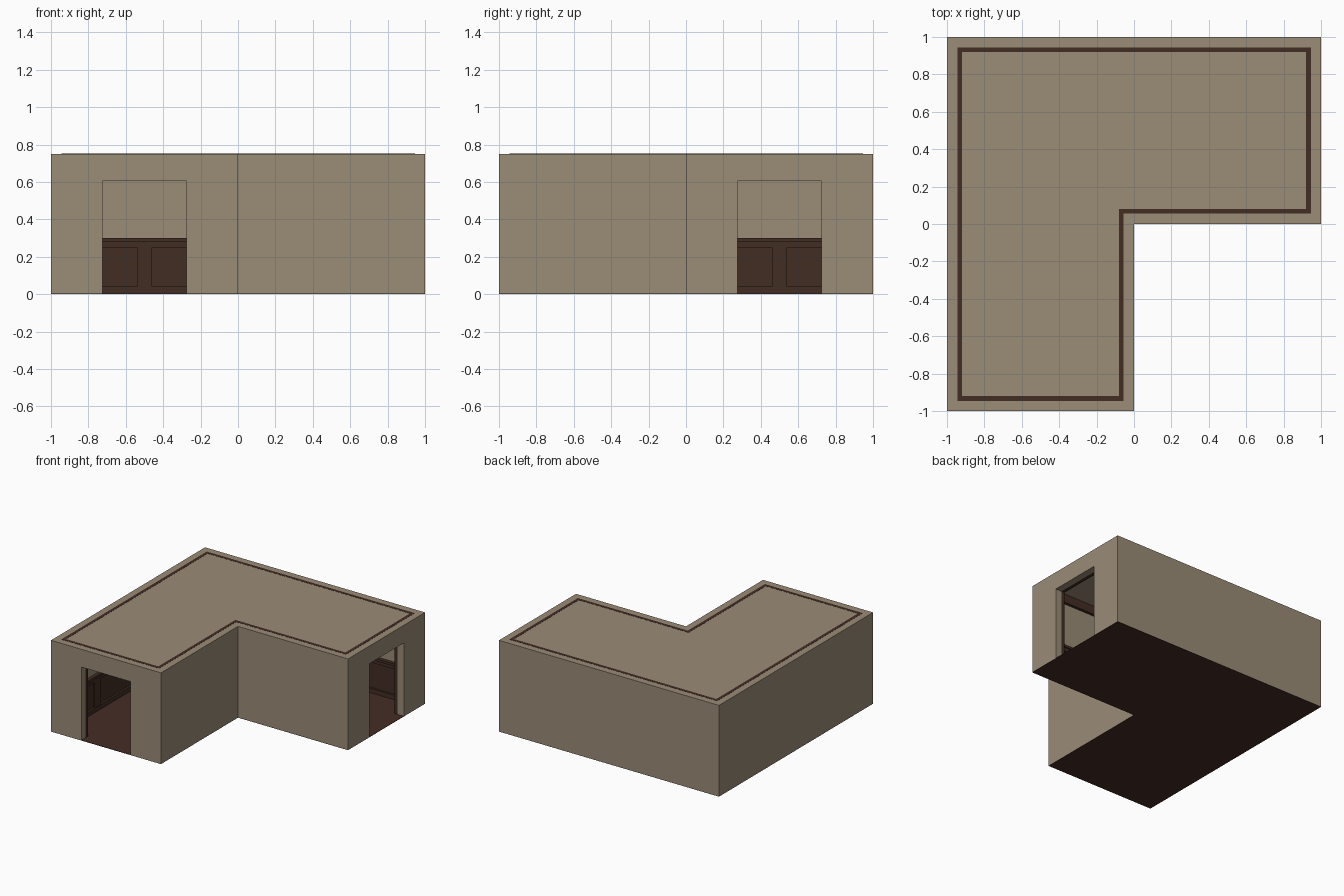
import bpy, bmesh
from mathutils import Vector

if "Cube" in bpy.data.objects:
    bpy.data.objects.remove(bpy.data.objects["Cube"])


def material(name, col):
    m = bpy.data.materials.new(name)
    m.diffuse_color = (*col, 1)
    m.use_nodes = True
    m.node_tree.nodes["Principled BSDF"].inputs["Base Color"].default_value = m.diffuse_color
    return m


TAN = material("tan plaster", (0.325, 0.262, 0.184))
WOOD = material("dark wood", (0.055, 0.026, 0.017))
FLOOR = material("floor wood", (0.060, 0.026, 0.018))


def outline(d):
    """L-shaped plan, inset by d, counter-clockwise."""
    return [(-1 + d, -1 + d), (-d, -1 + d), (-d, d), (1 - d, d), (1 - d, 1 - d), (-1 + d, 1 - d)]


def finish(bm, name, mat):
    bmesh.ops.recalc_face_normals(bm, faces=bm.faces)
    me = bpy.data.meshes.new(name)
    bm.to_mesh(me)
    bm.free()
    ob = bpy.data.objects.new(name, me)
    bpy.context.collection.objects.link(ob)
    me.materials.append(mat)
    return ob


def slab(name, d, z0, z1, mat):
    """Solid L-shaped plate."""
    bm = bmesh.new()
    low = [bm.verts.new((x, y, z0)) for x, y in outline(d)]
    f = bm.faces.new(low)
    ext = bmesh.ops.extrude_face_region(bm, geom=[f], use_keep_orig=True)
    for v in ext["geom"]:
        if isinstance(v, bmesh.types.BMVert):
            v.co.z = z1
    return finish(bm, name, mat)


def ring(name, d0, d1, z0, z1, mat):
    """Band that follows the L between two insets."""
    bm = bmesh.new()
    loops = [[bm.verts.new((x, y, z)) for x, y in outline(d)]
             for d, z in ((d0, z0), (d1, z0), (d1, z1), (d0, z1))]
    for a in range(4):
        A, B = loops[a], loops[(a + 1) % 4]
        for i in range(6):
            j = (i + 1) % 6
            bm.faces.new((A[i], A[j], B[j], B[i]))
    return finish(bm, name, mat)


def box(name, lo, hi, mat):
    bm = bmesh.new()
    bmesh.ops.create_cube(bm, size=1)
    lo = [min(a, b) for a, b in zip(lo, hi)], [max(a, b) for a, b in zip(lo, hi)]
    lo, hi = Vector(lo[0]), Vector(lo[1])
    for v in bm.verts:
        v.co = Vector([(lo[k] + hi[k]) / 2 + v.co[k] * (hi[k] - lo[k]) for k in range(3)])
    return finish(bm, name, mat)


# Floor and ceiling
slab("floor", 0, 0, 0.003, FLOOR)
slab("ceiling", 0.03, 0.74, 0.75, TAN)

# Walls, panelling and mouldings
walls = ring("walls", 0, 0.056, 0.001, 0.75, TAN)
back_panel = ring("wainscot_panel", 0.054, 0.064, 0.001, 0.28, WOOD)
base = ring("baseboard", 0.054, 0.08, 0.001, 0.04, WOOD)
rail = ring("wainscot_rail", 0.054, 0.074, 0.25, 0.28, WOOD)
cap = ring("chair_rail", 0.054, 0.085, 0.28, 0.30, WOOD)
ring("crown_moulding", 0.055, 0.08, 0.67, 0.751, WOOD)

# Door openings cut through the walls and the panelling
for name, lo, hi in (("front", (-0.724, -1.1, -0.1), (-0.276, -0.85, 0.604)),
                     ("right", (0.85, 0.276, -0.1), (1.1, 0.724, 0.604))):
    cutter = box(name + "_door_cutter", lo, hi, TAN)
    cutter.hide_render = True
    cutter.hide_set(True)
    for ob in (walls, back_panel, base, rail, cap):
        m = ob.modifiers.new("doorway", "BOOLEAN")
        m.operation = "DIFFERENCE"
        m.solver = "EXACT"
        m.object = cutter

# Casings on the inner side of each doorway
W = 0.06
for s, a, b, z0, z1 in (("near", 0.276 - W, 0.276, 0.001, 0.604 + W),
                        ("far", 0.724, 0.724 + W, 0.001, 0.604 + W),
                        ("top", 0.276, 0.724, 0.604, 0.604 + W)):
    box("front_casing_" + s, (-b, -0.945, z0), (-a, -0.914, z1), WOOD)
    box("right_casing_" + s, (0.914, a, z0), (0.945, b, z1), WOOD)

# Wainscot stiles every half unit along the walls
P = outline(0)
for i in range(6):
    p, q = Vector(P[i]), Vector(P[(i + 1) % 6])
    L = (q - p).length
    t = (q - p) / L
    n = Vector((-t.y, t.x))
    steps = round(L / 0.5)
    for k in range(steps + 1):
        if i in (0, 3) and 0 < k < steps:
            continue  # doorway
        s = min(max(k * 0.5, 0.1), L - 0.1)
        a = p + t * (s - 0.04) + n * 0.055
        b = p + t * (s + 0.04) + n * 0.074
        box("stile", (a.x, a.y, 0.03), (b.x, b.y, 0.26), WOOD)
